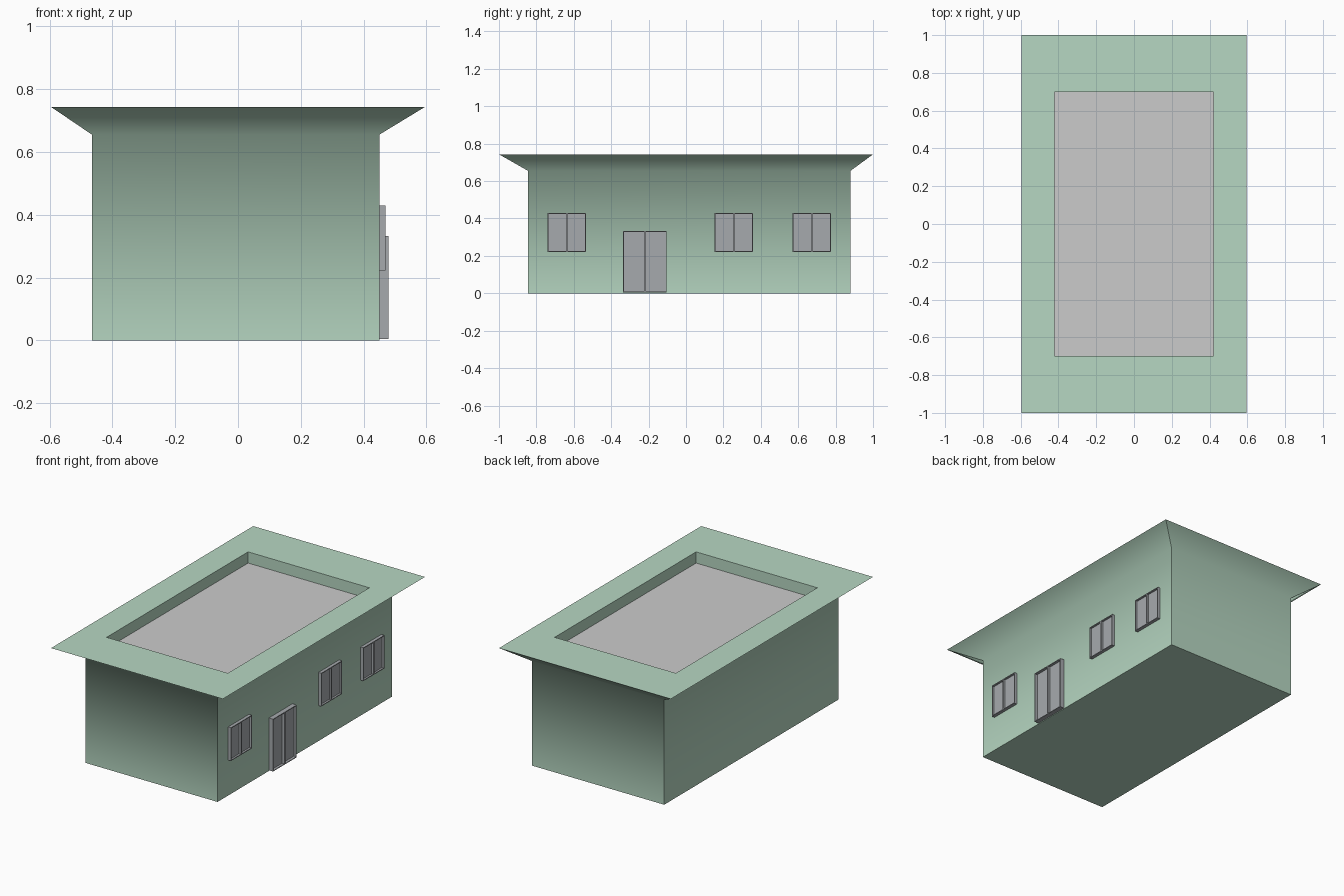
import bpy, bmesh
from mathutils import Vector

if "Cube" in bpy.data.objects:
    bpy.data.objects.remove(bpy.data.objects["Cube"])


def material(name, rgb):
    m = bpy.data.materials.new(name)
    m.diffuse_color = (*rgb, 1)
    m.use_nodes = True
    m.node_tree.nodes["Principled BSDF"].inputs["Base Color"].default_value = m.diffuse_color
    return m


def finish(name, bm, mat=None):
    me = bpy.data.meshes.new(name)
    bm.to_mesh(me)
    bm.free()
    ob = bpy.data.objects.new(name, me)
    bpy.context.collection.objects.link(ob)
    if mat:
        me.materials.append(mat)
    return ob


def ring(bm, x0, x1, y0, y1, z):
    return [bm.verts.new(p) for p in
            ((x0, y0, z), (x1, y0, z), (x1, y1, z), (x0, y1, z))]


green = material("green_plaster", (0.47, 0.68, 0.54))
dark = material("dark_frame", (0.38, 0.40, 0.42))

# Walls, flared eaves, flat rim and parapet: stacked rectangles skinned together
bm = bmesh.new()
levels = [(-0.465, 0.45, -0.845, 0.88, 0),
          (-0.465, 0.45, -0.845, 0.88, 0.655),
          (-0.595, 0.595, -1, 1, 0.743),
          (-0.42, 0.42, -0.70, 0.70, 0.743),
          (-0.42, 0.42, -0.70, 0.70, 0.673)]
rings = [ring(bm, *lv) for lv in levels]
bm.faces.new(rings[0][::-1])
for a, b in zip(rings, rings[1:]):
    for i in range(4):
        j = (i + 1) % 4
        bm.faces.new((a[i], a[j], b[j], b[i]))
# Only the bend from wall to eave is shaded smooth
for f in bm.faces:
    f.smooth = True
for e in bm.edges:
    e.smooth = all(v in rings[1] for v in e.verts)
finish("building_shell", bm, green)

# Sunken roof deck
bm = bmesh.new()
bm.faces.new(ring(bm, -0.42, 0.42, -0.70, 0.70, 0.673))
finish("roof_deck", bm)


# Two-leaf opening on the right wall: a split box with recessed panes
def opening(name, y0, y1, z0, z1, x1, border, recess):
    x0 = 0.45
    bm = bmesh.new()
    bmesh.ops.create_cube(bm, size=1)
    for v in bm.verts:
        v.co = Vector((x0 if v.co.x < 0 else x1,
                       y0 if v.co.y < 0 else y1,
                       z0 if v.co.z < 0 else z1))
    bmesh.ops.bisect_plane(bm, geom=bm.verts[:] + bm.edges[:] + bm.faces[:],
                           plane_co=(0, (y0 + y1) / 2, 0), plane_no=(0, 1, 0))
    bm.normal_update()
    panes = [f for f in bm.faces if f.normal.x > 0.9]
    bmesh.ops.inset_individual(bm, faces=panes, thickness=border)
    bmesh.ops.inset_individual(bm, faces=panes, thickness=0, depth=-recess)
    finish(name, bm, dark)


for n, y in enumerate((-0.74, 0.153, 0.57), 1):
    opening(f"window_{n}", y, y + 0.206, 0.222, 0.43, 0.47, 0.007, 0.012)
opening("double_door", -0.337, -0.103, 0.004, 0.332, 0.479, 0.007, 0.016)
